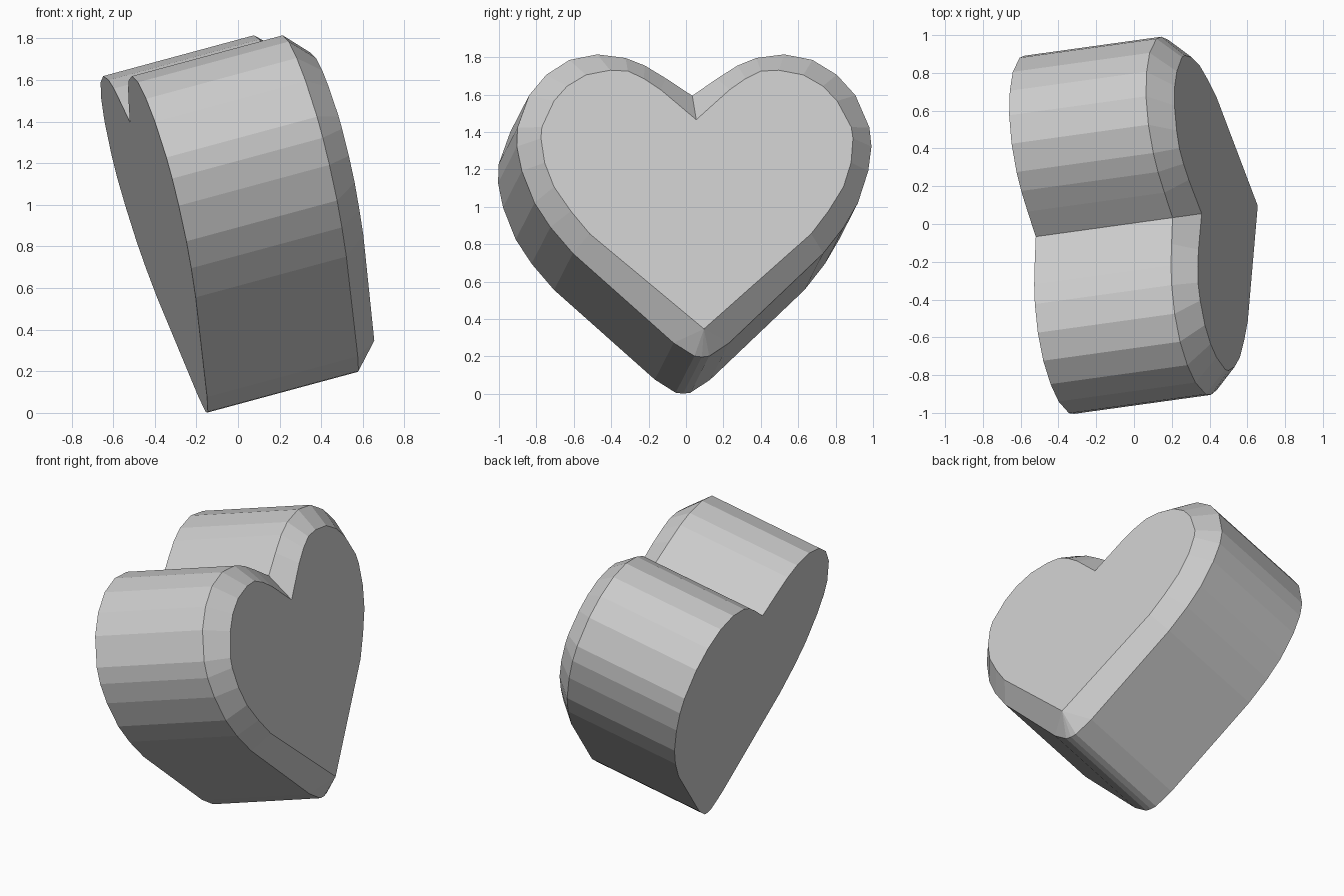
import bpy
import bmesh
from math import radians

# Remove the default cube
default_cube = bpy.data.objects.get("Cube")
if default_cube:
    bpy.data.objects.remove(default_cube, do_unlink=True)

# Half outlines from bottom tip to top notch, as (width, height)
rim_half = [(0, 0), (.04, .005), (.15, .078), (.676, .574), (.792, .719),
            (.873, .853), (.935, 1.03), (.957, 1.165), (.95, 1.27),
            (.881, 1.448), (.784, 1.562), (.656, 1.644), (.505, 1.675),
            (.353, 1.655), (.25, 1.613), (.137, 1.541), (0, 1.446)]
face_half = [(0, .124), (0, .124), (0, .124), (.598, .651), (.695, .776),
             (.781, .91), (.827, 1.044), (.842, 1.179), (.835, 1.241),
             (.764, 1.386), (.69, 1.468), (.587, 1.53), (.455, 1.556),
             (.359, 1.551), (.275, 1.51), (.186, 1.448), (0, 1.282)]
BODY_DEPTH = .757
BEVEL_DEPTH = .117


def mirrored(half):
    """Close a half outline into a full loop."""
    return half + [(-w, h) for w, h in half[-2:0:-1]]


def add_ring(bm, outline, depth):
    return [bm.verts.new((depth, w, h)) for w, h in outline]


def bridge(bm, ring_a, ring_b):
    for i in range(len(ring_a)):
        j = (i + 1) % len(ring_a)
        bm.faces.new((ring_a[i], ring_a[j], ring_b[j], ring_b[i]))


# Heart solid: flat back, straight sides, bevelled front
bm = bmesh.new()
rim, face = mirrored(rim_half), mirrored(face_half)
back_ring = add_ring(bm, rim, -BODY_DEPTH)
rim_ring = add_ring(bm, rim, 0)
face_ring = add_ring(bm, face, BEVEL_DEPTH)
bridge(bm, back_ring, rim_ring)
bridge(bm, rim_ring, face_ring)
bm.faces.new(back_ring[::-1])
bm.faces.new(face_ring)
bmesh.ops.remove_doubles(bm, verts=bm.verts, dist=.0005)
bmesh.ops.recalc_face_normals(bm, faces=bm.faces)

mesh = bpy.data.meshes.new("heart")
bm.to_mesh(mesh)
bm.free()

# Plain grey material
grey = bpy.data.materials.new("light grey")
grey.use_nodes = True
colour = (.6, .6, .6, 1)
grey.diffuse_color = colour
grey.node_tree.nodes["Principled BSDF"].inputs["Base Color"].default_value = colour
mesh.materials.append(grey)

# Leaning back and turned slightly
heart = bpy.data.objects.new("heart", mesh)
bpy.context.collection.objects.link(heart)
heart.rotation_euler = (0, radians(-15), radians(7.9))
heart.location = (.575, .085, .197)
